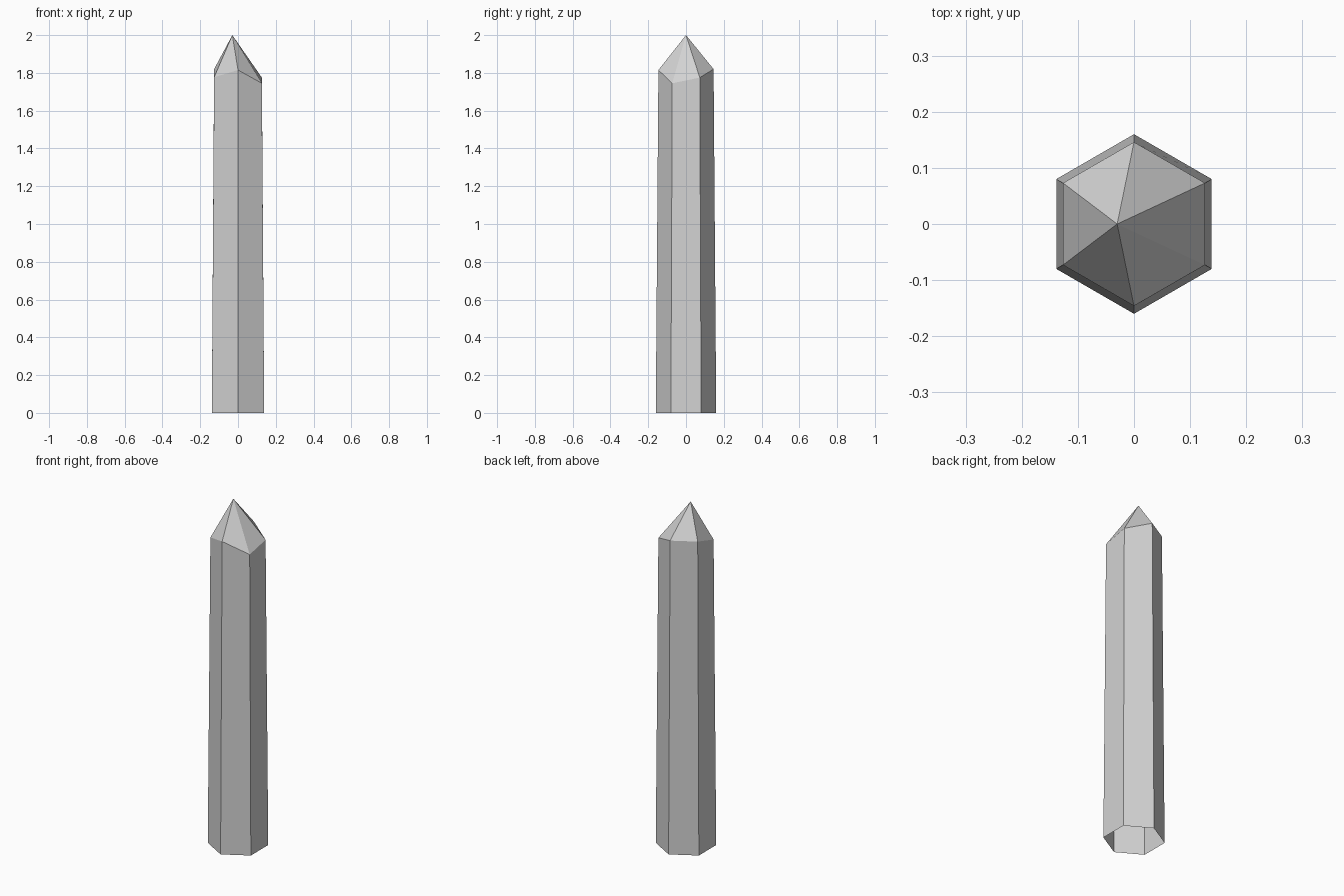
import bpy, bmesh
from math import cos, sin, radians

cube = bpy.data.objects.get("Cube")
if cube:
    bpy.data.objects.remove(cube, do_unlink=True)

# Plain grey stone
stone = bpy.data.materials.new("light_grey_stone")
stone.use_nodes = True
grey = (0.65, 0.65, 0.65, 1)
stone.diffuse_color = grey
stone.node_tree.nodes["Principled BSDF"].inputs["Base Color"].default_value = grey

BASE_RADIUS, RIM_RADIUS = 0.16, 0.146
APEX = (-0.03, 0, 2)
# Uneven rim heights, counter-clockwise from the back right corner
RIM_HEIGHTS = (1.775, 1.82, 1.82, 1.777, 1.815, 1.745)


def corner(i, radius, z):
    a = radians(30 + 60 * i)
    return radius * cos(a), radius * sin(a), z


# Tapered six-sided shaft, open underneath, with an off-centre point
bm = bmesh.new()
base = [bm.verts.new(corner(i, BASE_RADIUS, 0)) for i in range(6)]
rim = [bm.verts.new(corner(i, RIM_RADIUS, z)) for i, z in enumerate(RIM_HEIGHTS)]
apex = bm.verts.new(APEX)
for i in range(6):
    j = (i + 1) % 6
    bm.faces.new((base[i], base[j], rim[j], rim[i]))
    bm.faces.new((rim[i], rim[j], apex))

mesh = bpy.data.meshes.new("crystal_shaft")
bm.to_mesh(mesh)
bm.free()
mesh.materials.append(stone)
crystal = bpy.data.objects.new("crystal_shaft", mesh)
bpy.context.collection.objects.link(crystal)
